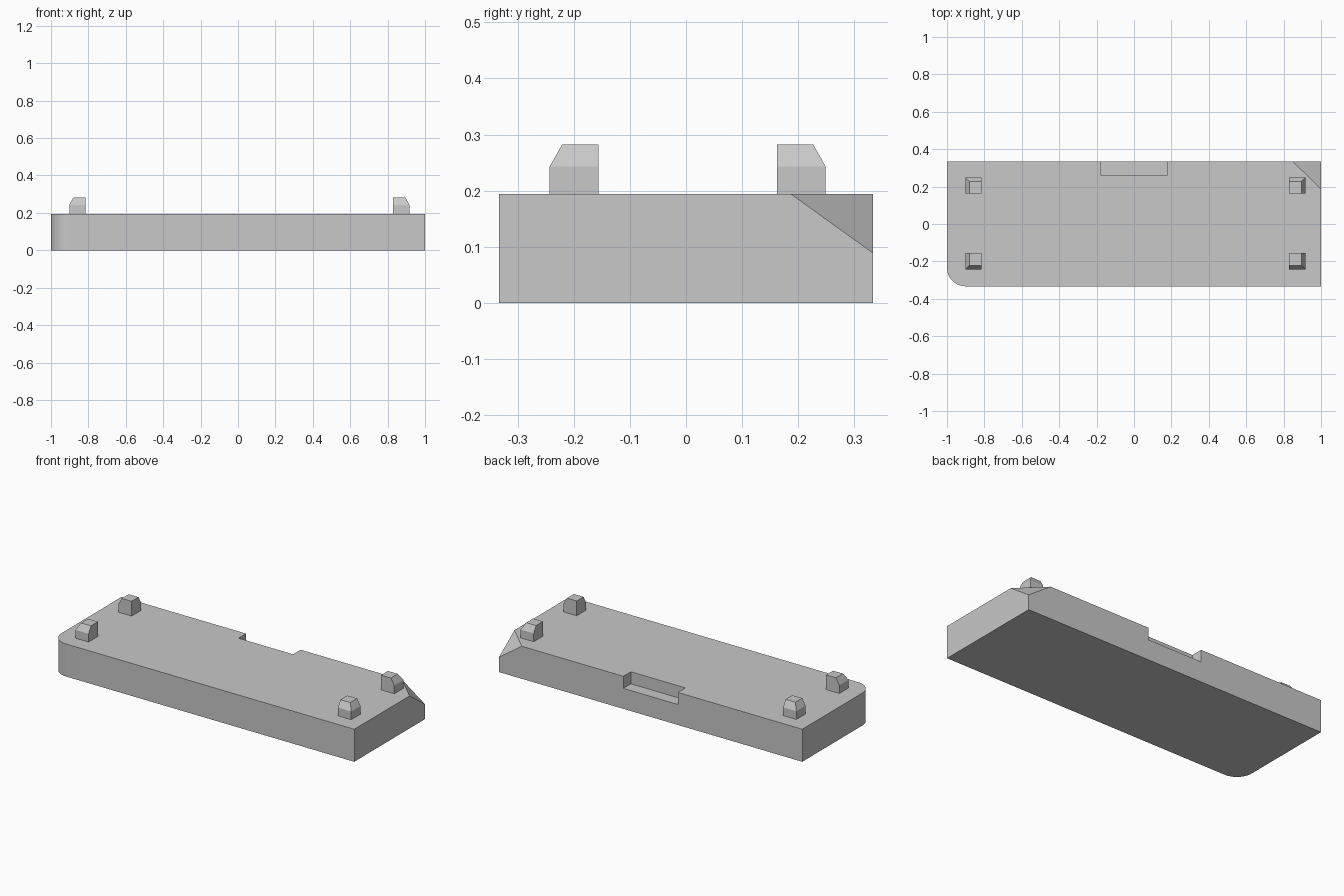
import bpy
import bmesh
from math import cos, sin, pi, radians
from mathutils import Matrix, Vector

cube = bpy.data.objects.get("Cube")
if cube:
    bpy.data.objects.remove(cube, do_unlink=True)

grey = bpy.data.materials.new("plain grey")
grey.use_nodes = True
colour = (0.58, 0.58, 0.58, 1)
grey.diffuse_color = colour
grey.node_tree.nodes["Principled BSDF"].inputs["Base Color"].default_value = colour

HALF_X, HALF_Y, TOP = 1.0, 0.333, 0.194


def finish(name, bm):
    """Turn a bmesh into a grey object."""
    bmesh.ops.recalc_face_normals(bm, faces=bm.faces)
    mesh = bpy.data.meshes.new(name)
    bm.to_mesh(mesh)
    bm.free()
    mesh.materials.append(grey)
    obj = bpy.data.objects.new(name, mesh)
    bpy.context.collection.objects.link(obj)
    return obj


def box(low, high):
    low, high = Vector(low), Vector(high)
    bm = bmesh.new()
    place = Matrix.Translation((low + high) / 2) @ Matrix.Diagonal((*(high - low), 1))
    bmesh.ops.create_cube(bm, size=1, matrix=place)
    return bm


def slice_off(bm, point, normal):
    """Cut away everything beyond a plane and cap the cut."""
    geom = bm.verts[:] + bm.edges[:] + bm.faces[:]
    cut = bmesh.ops.bisect_plane(bm, geom=geom, plane_co=point,
                                 plane_no=Vector(normal).normalized(), clear_outer=True)
    edges = [e for e in cut["geom_cut"] if isinstance(e, bmesh.types.BMEdge)]
    bmesh.ops.edgeloop_fill(bm, edges=edges)


# Base slab: three square corners and one rounded corner
RADIUS, STEPS = 0.1, 16
outline = [(HALF_X, -HALF_Y), (HALF_X, HALF_Y), (-HALF_X, HALF_Y)]
for i in range(STEPS + 1):
    a = pi + pi / 2 * i / STEPS
    outline.append((-HALF_X + RADIUS + RADIUS * cos(a), -HALF_Y + RADIUS + RADIUS * sin(a)))
bm = bmesh.new()
floor = bm.faces.new([bm.verts.new((x, y, 0)) for x, y in outline])
raised = bmesh.ops.extrude_face_region(bm, geom=[floor])["geom"]
bmesh.ops.translate(bm, vec=(0, 0, TOP),
                    verts=[v for v in raised if isinstance(v, bmesh.types.BMVert)])
bmesh.ops.recalc_face_normals(bm, faces=bm.faces)

# Slanted cut across the back left top corner
slice_off(bm, (HALF_X, 0.187, TOP), (1 / 0.15, 1 / 0.146, 1 / 0.105))
slab = finish("base_slab", bm)

# Notch in the back edge
cutter = finish("notch_cutter", box((-0.18, 0.262, TOP - 0.072), (0.18, 0.5, 0.5)))
cutter.hide_render = True
notch = slab.modifiers.new("notch", "BOOLEAN")
notch.operation = "DIFFERENCE"
notch.solver = "EXACT"
notch.object = cutter
bpy.ops.object.select_all(action="DESELECT")
bpy.context.view_layer.objects.active = slab
slab.select_set(True)
bpy.ops.object.modifier_apply(modifier=notch.name)
bpy.data.objects.remove(cutter, do_unlink=True)
bpy.ops.object.shade_smooth_by_angle(angle=radians(30))

# Four pegs, chamfered on their two outward sides
SIZE, PEG_TOP, DROP, INSET = 0.087, 0.282, 0.039, 0.022
for side, sx, outer_x in (("right", -1, -0.902), ("left", 1, 0.917)):
    for end, sy, outer_y in (("front", -1, -0.243), ("back", 1, 0.249)):
        inner_x, inner_y = outer_x - sx * SIZE, outer_y - sy * SIZE
        bm = box((min(inner_x, outer_x), min(inner_y, outer_y), TOP),
                 (max(inner_x, outer_x), max(inner_y, outer_y), PEG_TOP))
        edge = (outer_x, outer_y, PEG_TOP - DROP)
        slice_off(bm, edge, (sx * DROP, 0, INSET))
        slice_off(bm, edge, (0, sy * DROP, INSET))
        finish(f"{end}_{side}_peg", bm)
